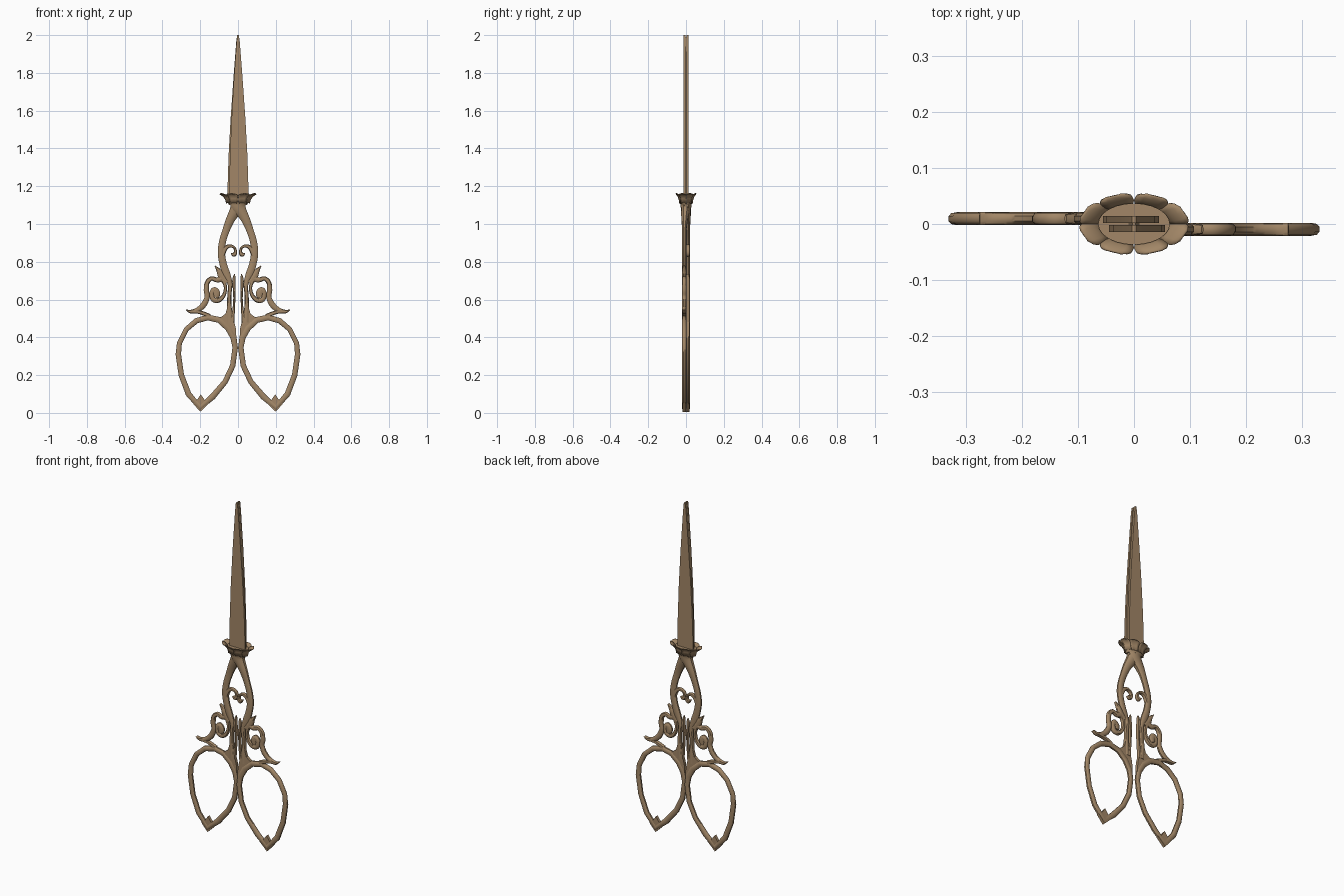
import bpy, bmesh, math
from mathutils import Vector

if "Cube" in bpy.data.objects:
    bpy.data.objects.remove(bpy.data.objects["Cube"])

mat = bpy.data.materials.new("antique bronze")
mat.diffuse_color = (0.36, 0.24, 0.135, 1)
mat.use_nodes = True
mat.node_tree.nodes["Principled BSDF"].inputs["Base Color"].default_value = mat.diffuse_color


def finish(name, bm, angle=35):
    bmesh.ops.recalc_face_normals(bm, faces=bm.faces)
    me = bpy.data.meshes.new(name)
    bm.to_mesh(me)
    bm.free()
    me.materials.append(mat)
    me.shade_smooth()
    me.set_sharp_from_angle(angle=math.radians(angle))
    ob = bpy.data.objects.new(name, me)
    bpy.context.collection.objects.link(ob)
    return ob


def smooth_path(pts, n=4):
    """Catmull-Rom through rows of (x, z, half width, half depth, y)."""
    out = []
    for i in range(len(pts) - 1):
        p0, p1 = pts[max(i - 1, 0)], pts[i]
        p2, p3 = pts[i + 1], pts[min(i + 2, len(pts) - 1)]
        for k in range(n):
            t = k / n
            out.append([0.5 * (2 * b + (c - a) * t + (2 * a - 5 * b + 4 * c - d) * t * t
                               + (3 * b - a - 3 * c + d) * t ** 3)
                        for a, b, c, d in zip(p0, p1, p2, p3)])
    out.append(list(pts[-1]))
    return out


def strand(name, pts, s, closed=False, sides=10):
    """Rounded bar swept along a path in the xz plane, s = -1 turns it half round."""
    pts = [tuple(p) + (0.0115, -0.0095)[len(p) - 3:] for p in pts]
    if not closed:
        pts = smooth_path(pts)
    bm = bmesh.new()
    rings, n = [], len(pts)
    for i, (x, z, w, d, y) in enumerate(pts):
        a = pts[(i - 1) % n] if closed else pts[max(i - 1, 0)]
        b = pts[(i + 1) % n] if closed else pts[min(i + 1, n - 1)]
        t = Vector((b[0] - a[0], b[1] - a[1])).normalized()
        ring = []
        for k in range(sides):
            an = 2 * math.pi * (k + 0.5) / sides
            c, q = math.cos(an), math.sin(an)
            c = math.copysign(abs(c) ** 0.8, c) * max(w, 0.001)
            q = math.copysign(abs(q) ** 0.8, q) * d
            ring.append(bm.verts.new((s * (x - t.y * c), s * (y + q), z + t.x * c)))
        rings.append(ring)
    for i in range(n if closed else n - 1):
        r, u = rings[i], rings[(i + 1) % n]
        for k in range(sides):
            j = (k + 1) % sides
            bm.faces.new((r[k], r[j], u[j], u[k]))
    if not closed:
        bm.faces.new(rings[0])
        bm.faces.new(rings[-1])
    return finish(name, bm, 40)


def plate(name, outline, y0, y1, s):
    bm = bmesh.new()
    a = [bm.verts.new((s * x, s * y0, z)) for x, z in outline]
    b = [bm.verts.new((s * x, s * y1, z)) for x, z in outline]
    bm.faces.new(a)
    bm.faces.new(b)
    for i in range(len(a)):
        j = (i + 1) % len(a)
        bm.faces.new((a[i], a[j], b[j], b[i]))
    return finish(name, bm, 20)


for s, side in ((1, "right"), (-1, "left")):
    # finger ring
    strand(side + "_finger_ring",
           [(.2, .028, .018), (.262, .10, .016), (.300, .20, .015), (.316, .31, .015),
            (.310, .37, .014), (.274, .442, .014), (.22, .488, .015), (.16, .505, .016),
            (.10, .492, .017), (.052, .45, .018), (.024, .40, .017), (.015, .345, .015),
            (.028, .25, .015), (.068, .165, .015), (.135, .085, .017)], s, True)
    # pointed ornament at the bottom of the ring
    plate(side + "_ring_point", [(.2, .006), (.24, .052), (.222, .062), (.197, .098),
                                 (.176, .068), (.152, .052)], -.018, -.001, s)
    # web between ring and stem
    plate(side + "_stem_web", [(.008, .39), (.012, .45), (.024, .50), (.036, .56), (.056, .56),
                               (.066, .525), (.10, .50), (.055, .44)], -.018, -.001, s)
    # main stem, crossing over into the collar
    strand(side + "_stem",
           [(.042, .48, .018), (.046, .56, .013), (.046, .62, .011), (.042, .68, .013),
            (.06, .73, .021), (.079, .79, .02), (.088, .85, .02), (.081, .91, .019),
            (.062, .97, .020, .012, -.009), (.042, 1.02, .024, .017, -.007),
            (.020, 1.06, .030, .022, -.004), (.003, 1.09, .040, .026, -.002),
            (0, 1.12, .046, .029, -.001)], s)
    # slim upright finial
    strand(side + "_finial", [(.030, .48, .011), (.021, .57, .006), (.019, .64, .007),
                              (.022, .70, .009), (.018, .735, .003, .006, -.0095)], s)
    # small hook in the upper opening
    strand(side + "_upper_hook", [(.083, .83, .012), (.066, .872, .012), (.04, .884, .009),
                                  (.018, .872, .007), (.013, .85, .009), (.023, .838, .012),
                                  (.037, .846, .002)], s)
    # spiky leaf on the outside of the stem
    strand(side + "_leaf", [(.06, .69, .018), (.085, .72, .02), (.10, .75, .014),
                            (.122, .778, .002, .008, -.0095)], s)
    # outer scroll ending in a leaf tip
    strand(side + "_outer_scroll",
           [(.075, .715, .018), (.11, .704, .014), (.14, .712, .012), (.163, .69, .013),
            (.168, .65, .014), (.163, .615, .014), (.18, .575, .016), (.212, .546, .014),
            (.25, .536, .010), (.275, .546, .002)], s)
    # inner curl with a solid bulb
    strand(side + "_inner_curl",
           [(.085, .72, .014), (.067, .67, .009), (.074, .625, .010), (.10, .597, .013),
            (.13, .600, .014), (.138, .632, .014), (.125, .65, .018), (.115, .63, .022),
            (.118, .61, .014)], s)
    strand(side + "_scroll_foot", [(.25, .534, .006), (.20, .532, .010), (.15, .512, .012)], s)
    # blade, broad at the collar and tapering to a blunt tip
    plate(side + "_blade", [(-.045, 1.11), (.055, 1.11), (.055, 1.20), (.050, 1.36), (.039, 1.56),
                            (.025, 1.76), (.009, 1.97), (.004, 2.0), (-.004, 2.0),
                            (-.009, 1.95), (-.025, 1.72), (-.037, 1.50), (-.044, 1.30)],
          -.0145, -.002, s)

# spacer between the blades
plate("blade_spacer", [(-.01, 1.12), (.01, 1.12), (.003, 1.99), (-.003, 1.99)], -.003, .003, 1)

# collar cup
bm = bmesh.new()
levels = [(1.10, .047, .029), (1.115, .056, .032), (1.135, .060, .034), (1.15, .064, .037)]
rings = [[bm.verts.new((rx * math.cos(k * math.pi / 12), ry * math.sin(k * math.pi / 12), z))
          for k in range(24)] for z, rx, ry in levels]
for r, u in zip(rings, rings[1:]):
    for k in range(24):
        j = (k + 1) % 24
        bm.faces.new((r[k], r[j], u[j], u[k]))
bm.faces.new(rings[0])
bm.faces.new(rings[-1])
finish("collar_cup", bm)

# eight petals flaring from the collar
for p in range(8):
    a = math.radians(22.5 + 45 * p)
    c, q = math.cos(a), math.sin(a)
    wide = 1.15 if abs(q) > .5 else .95
    tan = Vector((-.092 * q, .052 * c, 0)).normalized()
    bm = bmesh.new()
    rows = []
    for f, z, w in ((.62, 1.112, .015), (.67, 1.135, .019), (.78, 1.150, .024),
                    (.92, 1.158, .025), (1.0, 1.161, .021), (1.05, 1.162, .012)):
        base = Vector((f * .092 * c, f * .052 * q, z))
        rows.append([bm.verts.new(base + tan * w * wide * e - Vector((0, 0, .003 * e * e)))
                     for e in (-1, -.5, 0, .5, 1)])
    for r, u in zip(rows, rows[1:]):
        for k in range(4):
            bm.faces.new((r[k], r[k + 1], u[k + 1], u[k]))
    petal = finish("collar_petal_%d" % (p + 1), bm, 60)
    mod = petal.modifiers.new("thickness", 'SOLIDIFY')
    mod.thickness = .004
    mod.offset = 0
